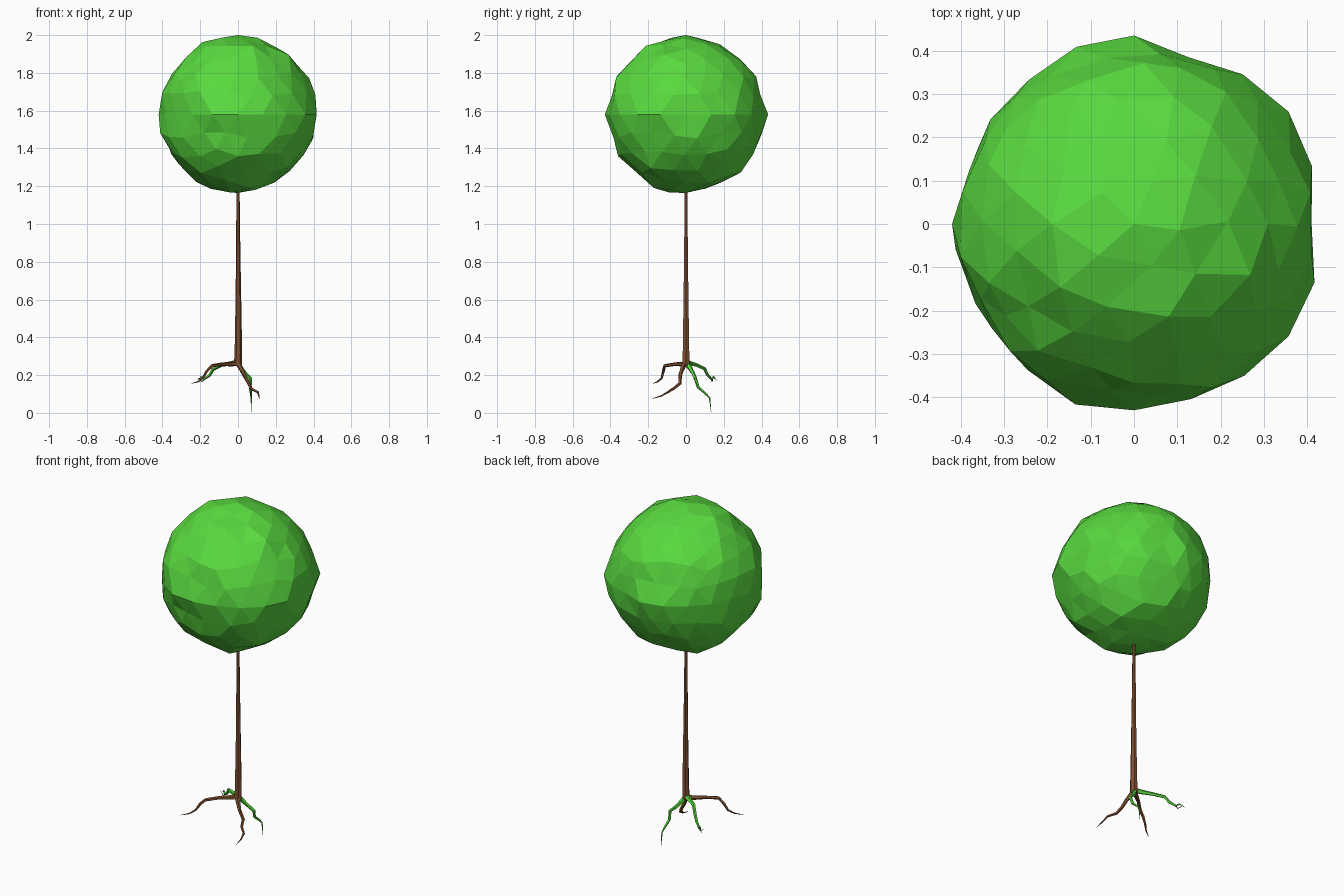
import bpy, bmesh, math, random
from mathutils import Vector

if "Cube" in bpy.data.objects:
    bpy.data.objects.remove(bpy.data.objects["Cube"])

random.seed(7)


def material(name, rgb):
    m = bpy.data.materials.new(name)
    m.diffuse_color = (*rgb, 1)
    m.use_nodes = True
    m.node_tree.nodes["Principled BSDF"].inputs["Base Color"].default_value = m.diffuse_color
    return m


def add_object(name, bm, mat):
    bmesh.ops.recalc_face_normals(bm, faces=bm.faces)
    me = bpy.data.meshes.new(name)
    bm.to_mesh(me)
    bm.free()
    me.materials.append(mat)
    ob = bpy.data.objects.new(name, me)
    bpy.context.collection.objects.link(ob)
    return ob


def tube(name, path, radii, sides, mat):
    """Sweep a tapering polygon along a path."""
    bm = bmesh.new()
    pts = [Vector(p) for p in path]
    rings = []
    for i, p in enumerate(pts):
        t = (pts[min(i + 1, len(pts) - 1)] - pts[max(i - 1, 0)]).normalized()
        ref = Vector((0, 0, 1)) if abs(t.z) < 0.97 else Vector((0, 1, 0))
        u = t.cross(ref).normalized()
        v = t.cross(u)
        rings.append([bm.verts.new(p + radii[i] * (u * math.cos(a) + v * math.sin(a)))
                      for a in (math.tau * k / sides for k in range(sides))])
    for a, b in zip(rings, rings[1:]):
        for k in range(sides):
            n = (k + 1) % sides
            bm.faces.new((a[k], a[n], b[n], b[k]))
    bm.faces.new(rings[0])
    bm.faces.new(rings[-1])
    return add_object(name, bm, mat)


leaf = material("leaf", (0.10, 0.70, 0.05))
bark = material("bark", (0.22, 0.08, 0.03))

# Crown: faceted ball with uneven radius, outline radii every 18 degrees
outline = [.41, .432, .441, .427, .405, .435, .43, .412, .41, .40,
           .42, .403, .407, .417, .438, .43, .425, .433, .441, .438]
bm = bmesh.new()
bmesh.ops.create_icosphere(bm, subdivisions=3, radius=1)
for v in bm.verts:
    d = v.co.normalized()
    if abs(d.z) < 0.02:
        r = outline[round(math.degrees(math.atan2(d.y, d.x)) / 18) % 20]
    elif abs(d.z) > 0.99:
        r = 0.42 if d.z > 0 else 0.415
    else:
        r = random.uniform(0.404, 0.432)
        d = (d + Vector([random.uniform(-0.035, 0.035) for _ in range(3)])).normalized()
    v.co = d * r
    v.co.z = max(-0.418, min(0.42, v.co.z)) + 1.58
add_object("crown", bm, leaf)

# Trunk: slim tapering stem
tube("trunk",
     [(0, 0, .25), (.002, 0, .32), (.002, 0, .6), (.001, 0, .9), (0, 0, 1.22)],
     [.022, .02, .015, .011, .008], 6, bark)

# Roots: four kinked tapering strands
roots = {
    "root_back_right": (leaf, [(0, 0, .265), (.012, .02, .24), (.04, .04, .205),
                               (.068, .05, .18), (.064, .065, .135), (.068, .1, .105),
                               (.07, .125, .08), (.07, .133, .005)]),
    "root_front_right": (bark, [(0, 0, .27), (.01, -.015, .245), (.03, -.03, .205),
                                (.058, -.033, .155), (.07, -.065, .128),
                                (.105, -.095, .11), (.11, -.13, .09), (.113, -.18, .075)]),
    "root_front_left": (bark, [(0, 0, .265), (-.03, -.02, .258), (-.08, -.06, .258),
                               (-.135, -.112, .25), (-.165, -.12, .22), (-.185, -.128, .185),
                               (-.21, -.15, .165), (-.25, -.178, .155)]),
    "root_back_left": (leaf, [(0, 0, .27), (-.035, .02, .262), (-.085, .05, .255),
                              (-.13, .1, .232), (-.15, .115, .2), (-.18, .135, .178),
                              (-.195, .145, .192), (-.215, .165, .17)]),
}
taper = [.015, .013, .010, .009, .008, .006, .004, .001]
for name, (mat, path) in roots.items():
    tube(name, path, taper, 5, mat)

# Fine side twig near the end of the back left root
tube("root_twig", [(-.18, .135, .18), (-.19, .138, .165), (-.215, .145, .185)],
     [.004, .003, .001], 4, bark)
